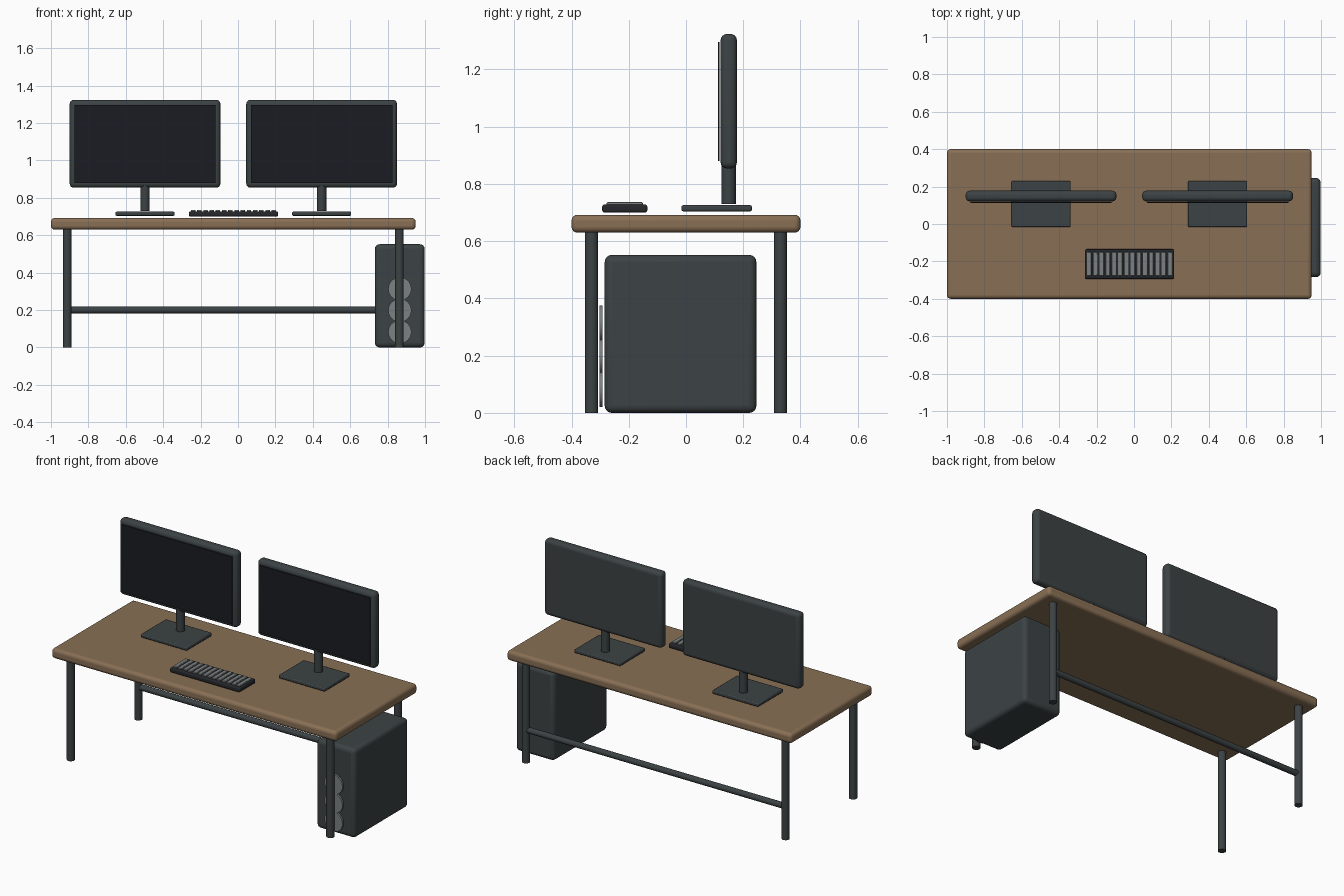
import bpy, math

if "Cube" in bpy.data.objects:
    bpy.data.objects.remove(bpy.data.objects["Cube"])


def material(name, color):
    m = bpy.data.materials.new(name)
    m.diffuse_color = (*color, 1)
    m.use_nodes = True
    m.node_tree.nodes["Principled BSDF"].inputs["Base Color"].default_value = m.diffuse_color
    return m


WOOD = material("wood", (0.25, 0.16, 0.09))
DARK = material("dark_metal", (0.045, 0.055, 0.058))
BLACK = material("screen_black", (0.01, 0.012, 0.016))
CASE = material("keyboard_black", (0.018, 0.02, 0.024))
GREY = material("light_grey", (0.2, 0.22, 0.22))


def finish(name, mat, bevel=0, segments=4):
    ob = bpy.context.object
    ob.name = name
    ob.data.materials.append(mat)
    if bevel:
        b = ob.modifiers.new("bevel", "BEVEL")
        b.width, b.segments = bevel, segments
        b.limit_method = "ANGLE"
    bpy.ops.object.shade_smooth_by_angle(angle=math.radians(35))
    return ob


def box(name, x, y, z, mat, bevel=0, segments=4):
    """Box from (min, max) ranges on each axis."""
    bpy.ops.mesh.primitive_cube_add(size=1, location=[(a + b) / 2 for a, b in (x, y, z)])
    bpy.context.object.scale = [b - a for a, b in (x, y, z)]
    bpy.ops.object.transform_apply(location=False, rotation=False, scale=True)
    return finish(name, mat, bevel, segments)


def rod(name, centre, radius, length, mat, axis="Z", bevel=0):
    rot = {"X": (0, math.pi / 2, 0), "Y": (math.pi / 2, 0, 0), "Z": (0, 0, 0)}[axis]
    bpy.ops.mesh.primitive_cylinder_add(vertices=32, radius=radius, depth=length,
                                        location=centre, rotation=rot)
    return finish(name, mat, bevel, 2)


# Desk: top, four legs, rear crossbar
box("desk_top", (-1, 0.95), (-0.4, 0.4), (0.63, 0.692), WOOD, 0.02)
for side, x in (("left", -0.913), ("right", 0.863)):
    for end, y in (("front", -0.33), ("back", 0.33)):
        rod(f"{end}_{side}_leg", (x, y, 0.318), 0.023, 0.636, DARK)
rod("rear_crossbar", (-0.025, 0.33, 0.2), 0.018, 1.776, DARK, "X")

# Monitors
for side, x in (("left", -0.497), ("right", 0.447)):
    box(f"{side}_monitor_base", (x - 0.158, x + 0.158), (-0.016, 0.23),
        (0.704, 0.726), DARK, 0.006, 2)
    rod(f"{side}_monitor_neck", (x, 0.149, 0.805), 0.025, 0.15, DARK)
    box(f"{side}_monitor_body", (x - 0.403, x + 0.403), (0.121, 0.178),
        (0.854, 1.324), DARK, 0.022)
    box(f"{side}_monitor_screen", (x - 0.378, x + 0.378), (0.111, 0.117),
        (0.88, 1.296), BLACK)

# Keyboard with a row of long keys
box("keyboard_case", (-0.263, 0.215), (-0.293, -0.135), (0.7, 0.728), CASE, 0.008, 3)
for i in range(14):
    x = -0.24 + i * 0.0332
    box(f"key_{i + 1}", (x - 0.012, x + 0.012), (-0.277, -0.151), (0.724, 0.736), GREY, 0.003, 2)

# Computer tower with three front fans
box("tower_case", (0.732, 0.998), (-0.284, 0.246), (0, 0.552), DARK, 0.025)
for i, z in enumerate((0.083, 0.198, 0.313)):
    rod(f"tower_fan_{i + 1}", (0.865, -0.297, z), 0.062, 0.012, GREY, "Y")
